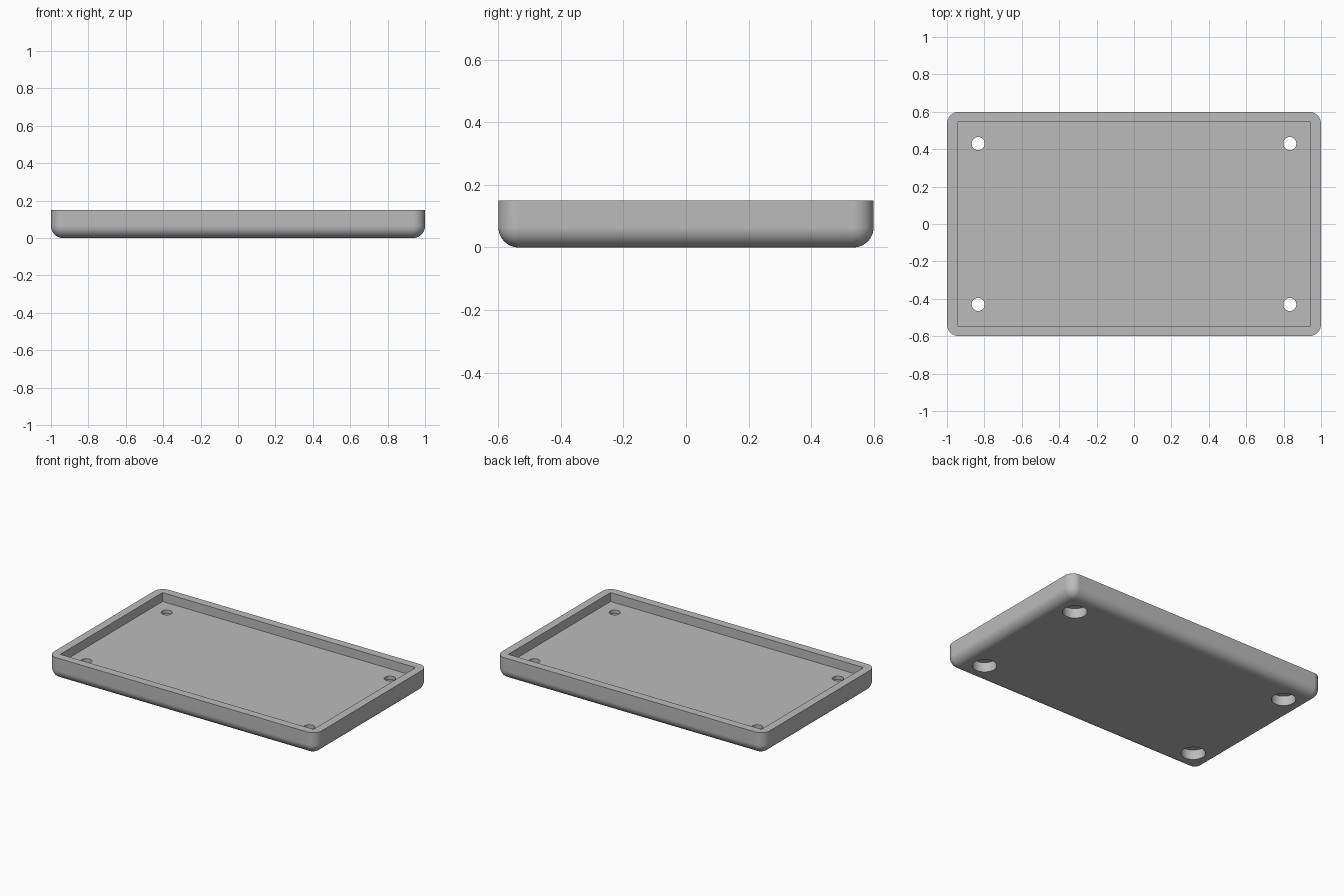
import bpy, bmesh, math

old = bpy.data.objects.get("Cube")
if old:
    bpy.data.objects.remove(old, do_unlink=True)

LENGTH, WIDTH, HEIGHT = 2.0, 1.2, 0.15
WALL, FLOOR_TOP, ROUND = 0.055, 0.09, 0.065
HOLE_X, HOLE_Y, HOLE_R = 0.833, 0.43, 0.035
BORE_R, BORE_DEPTH = 0.075, 0.066

grey = bpy.data.materials.new("plain grey")
grey.use_nodes = True
colour = (0.5, 0.5, 0.5, 1)
grey.diffuse_color = colour
grey.node_tree.nodes["Principled BSDF"].inputs["Base Color"].default_value = colour


def box(name, size, z_low, z_high):
    bpy.ops.mesh.primitive_cube_add(size=1, location=(0, 0, 0))
    ob = bpy.context.object
    ob.name = name
    for v in ob.data.vertices:
        v.co.x *= size[0]
        v.co.y *= size[1]
        v.co.z = z_high if v.co.z > 0 else z_low
    return ob


def cylinder(name, radius, x, y, z_low, z_high):
    bpy.ops.mesh.primitive_cylinder_add(
        vertices=48, radius=radius, depth=z_high - z_low,
        location=(x, y, (z_low + z_high) / 2))
    bpy.context.object.name = name
    return bpy.context.object


def cut(target, cutter):
    cutter.hide_render = True
    mod = target.modifiers.new("cut", 'BOOLEAN')
    mod.operation = 'DIFFERENCE'
    mod.solver = 'EXACT'
    mod.object = cutter
    bpy.context.view_layer.objects.active = target
    bpy.ops.object.modifier_apply(modifier=mod.name)
    bpy.data.objects.remove(cutter, do_unlink=True)


# Tray body: every edge rounded except those of the flat rim
tray = box("tray", (LENGTH, WIDTH), 0, HEIGHT)
bm = bmesh.new()
bm.from_mesh(tray.data)
edges = [e for e in bm.edges if min(v.co.z for v in e.verts) < HEIGHT / 2]
bmesh.ops.bevel(bm, geom=edges, offset=ROUND, offset_type='OFFSET',
                segments=10, profile=0.5, affect='EDGES')
bm.to_mesh(tray.data)
bm.free()

# Sharp-cornered recess
cut(tray, box("recess_cutter", (LENGTH - 2 * WALL, WIDTH - 2 * WALL),
              FLOOR_TOP, HEIGHT + 0.1))

# Screw holes, each with a wider bore from below
for sx in (-1, 1):
    for sy in (-1, 1):
        x, y = sx * HOLE_X, sy * HOLE_Y
        cut(tray, cylinder("bore_cutter", BORE_R, x, y, -0.1, BORE_DEPTH))
        cut(tray, cylinder("hole_cutter", HOLE_R, x, y, -0.1, HEIGHT))

tray.data.materials.clear()
tray.data.materials.append(grey)

# Smooth rounds, crisp rim and holes
bpy.ops.object.select_all(action='DESELECT')
tray.select_set(True)
bpy.context.view_layer.objects.active = tray
bpy.ops.object.shade_smooth_by_angle(angle=math.radians(30))
weighted = tray.modifiers.new("even shading", 'WEIGHTED_NORMAL')
weighted.keep_sharp = True
